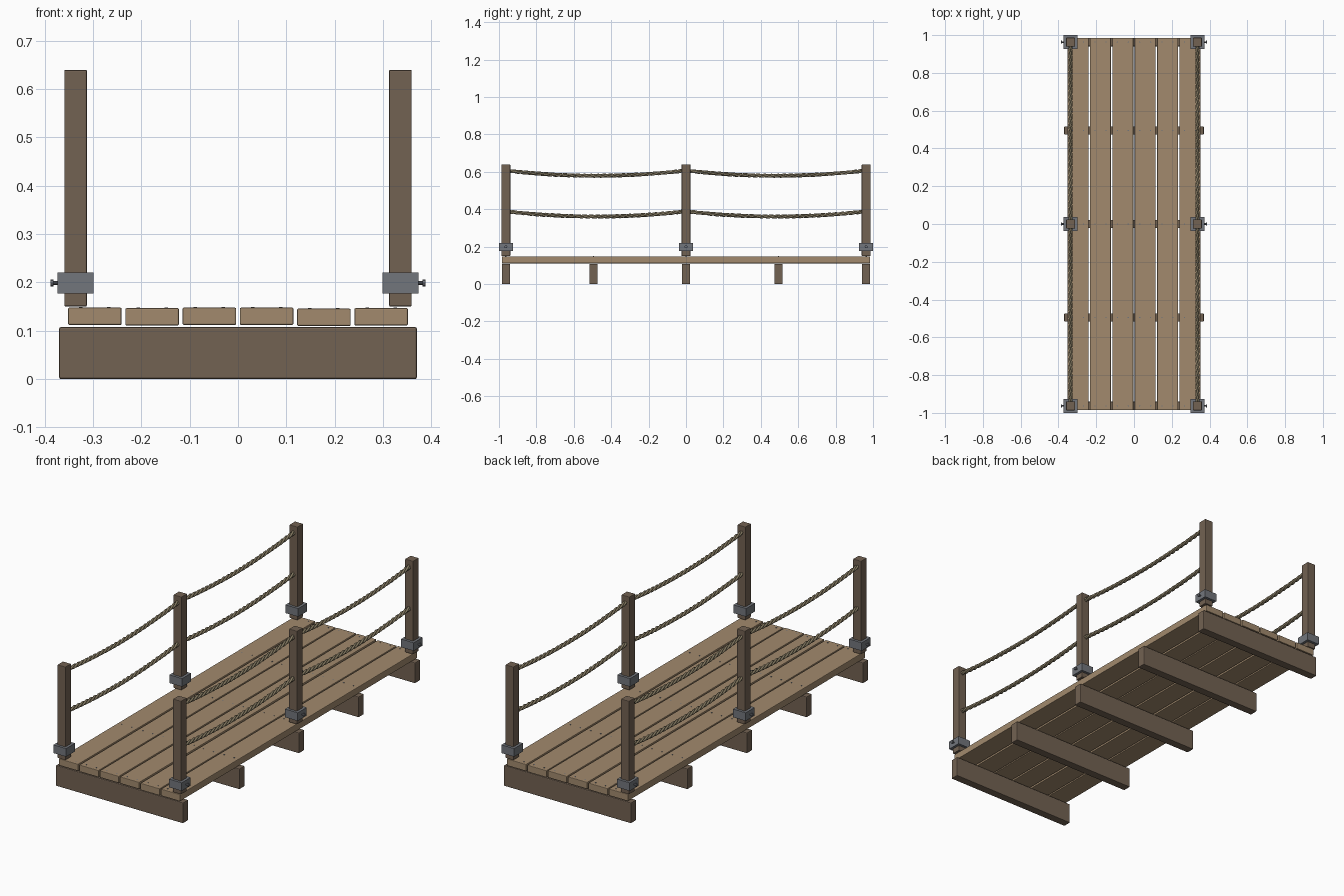
import bpy, bmesh, math
from mathutils import Matrix

if "Cube" in bpy.data.objects:
    bpy.data.objects.remove(bpy.data.objects["Cube"])

def material(name, rgb):
    m = bpy.data.materials.new(name)
    m.diffuse_color = (*rgb, 1)
    m.use_nodes = True
    m.node_tree.nodes["Principled BSDF"].inputs["Base Color"].default_value = m.diffuse_color
    return m

PLANK = material("plank_wood", (0.36, 0.255, 0.155))
DARK = material("dark_wood", (0.17, 0.122, 0.085))
STEEL = material("steel", (0.17, 0.18, 0.2))
ROPE = material("rope_fibre", (0.24, 0.2, 0.125))

def finish(name, bm, mat):
    me = bpy.data.meshes.new(name)
    bm.to_mesh(me)
    bm.free()
    me.materials.append(mat)
    ob = bpy.data.objects.new(name, me)
    bpy.context.collection.objects.link(ob)
    return ob

def box(name, centre, size, mat, bevel=0.003):
    bm = bmesh.new()
    bmesh.ops.create_cube(bm, size=1, matrix=Matrix.Translation(centre) @ Matrix.Diagonal((*size, 1)))
    bmesh.ops.bevel(bm, geom=bm.edges[:], offset=bevel, segments=2, profile=0.5, affect='EDGES')
    return finish(name, bm, mat)

def add_cylinder(bm, centre, r, depth, rot=Matrix(), sides=10):
    bmesh.ops.create_cone(bm, cap_ends=True, segments=sides, radius1=r, radius2=r, depth=depth,
                          matrix=Matrix.Translation(centre) @ rot)

def collar(name, x, y, z, outer, inner, height):
    # square ring that wraps the post
    bm = bmesh.new()
    rings = []
    for h, zz in ((outer, -1), (outer, 1), (inner, 1), (inner, -1)):
        rings.append([bm.verts.new((x + sx * h, y + sy * h, z + zz * height / 2))
                      for sx, sy in ((-1, -1), (1, -1), (1, 1), (-1, 1))])
    for k in range(4):
        a, b = rings[k], rings[(k + 1) % 4]
        for i in range(4):
            j = (i + 1) % 4
            bm.faces.new((a[i], a[j], b[j], b[i]))
    bmesh.ops.recalc_face_normals(bm, faces=bm.faces[:])
    return finish(name, bm, STEEL)

def rope(name, x, y0, y1, z, sag, turns=9, strands=3):
    # three strands twisted around a sagging line
    cu = bpy.data.curves.new(name, 'CURVE')
    cu.dimensions = '3D'
    cu.bevel_depth = 0.0058
    cu.bevel_resolution = 1
    cu.use_fill_caps = True
    n = turns * 8
    for s in range(strands):
        sp = cu.splines.new('POLY')
        sp.points.add(n)
        for i in range(n + 1):
            t = i / n
            a = math.tau * (turns * t + s / strands)
            sp.points[i].co = (x + 0.0058 * math.cos(a), y0 + (y1 - y0) * t,
                               z - sag * 4 * t * (1 - t) + 0.0058 * math.sin(a), 1)
        sp.use_smooth = True
    cu.materials.append(ROPE)
    ob = bpy.data.objects.new(name, cu)
    bpy.context.collection.objects.link(ob)
    bpy.ops.object.select_all(action='DESELECT')
    ob.select_set(True)
    bpy.context.view_layer.objects.active = ob
    bpy.ops.object.convert(target='MESH')

BEAM_Y = (-0.963, -0.495, 0, 0.495, 0.963)
POST_Y = (-0.963, 0, 0.963)
POST_X = 0.336

# cross beams
for i, y in enumerate(BEAM_Y):
    box(f"cross_beam_{i+1}", (0, y, 0.054), (0.74, 0.044, 0.108), DARK, 0.004)

# deck planks with two nails over each beam
nails = bmesh.new()
for i, dz in enumerate((0, -0.001, 0, 0, -0.002, -0.001)):
    x = (i - 2.5) * 0.1185
    box(f"deck_plank_{i+1}", (x, 0, 0.130 + dz), (0.111, 1.97, 0.036), PLANK)
    for y in BEAM_Y:
        for dx in (-0.029, 0.029):
            add_cylinder(nails, (x + dx, y, 0.147 + dz), 0.0035, 0.005, sides=8)
finish("nails", nails, STEEL)

for side, label in ((-1, "left"), (1, "right")):
    x = side * POST_X
    # posts, steel collars and bolts
    for i, y in enumerate(POST_Y):
        box(f"{label}_post_{i+1}", (x, y, 0.395), (0.047, 0.047, 0.49), DARK)
        collar(f"{label}_collar_{i+1}", x, y, 0.199, 0.037, 0.0225, 0.043)
        bm = bmesh.new()
        turn = Matrix.Rotation(math.pi / 2, 4, 'Y')
        add_cylinder(bm, (side * 0.376, y, 0.199), 0.004, 0.012, turn)
        add_cylinder(bm, (side * 0.3845, y, 0.199), 0.008, 0.006, turn)
        finish(f"{label}_bolt_{i+1}", bm, STEEL)
    # two ropes per bay
    for i in range(2):
        for z, tier in ((0.387, "lower"), (0.605, "upper")):
            rope(f"{label}_{tier}_rope_{i+1}", x, POST_Y[i] + 0.018, POST_Y[i + 1] - 0.018, z, 0.026)
